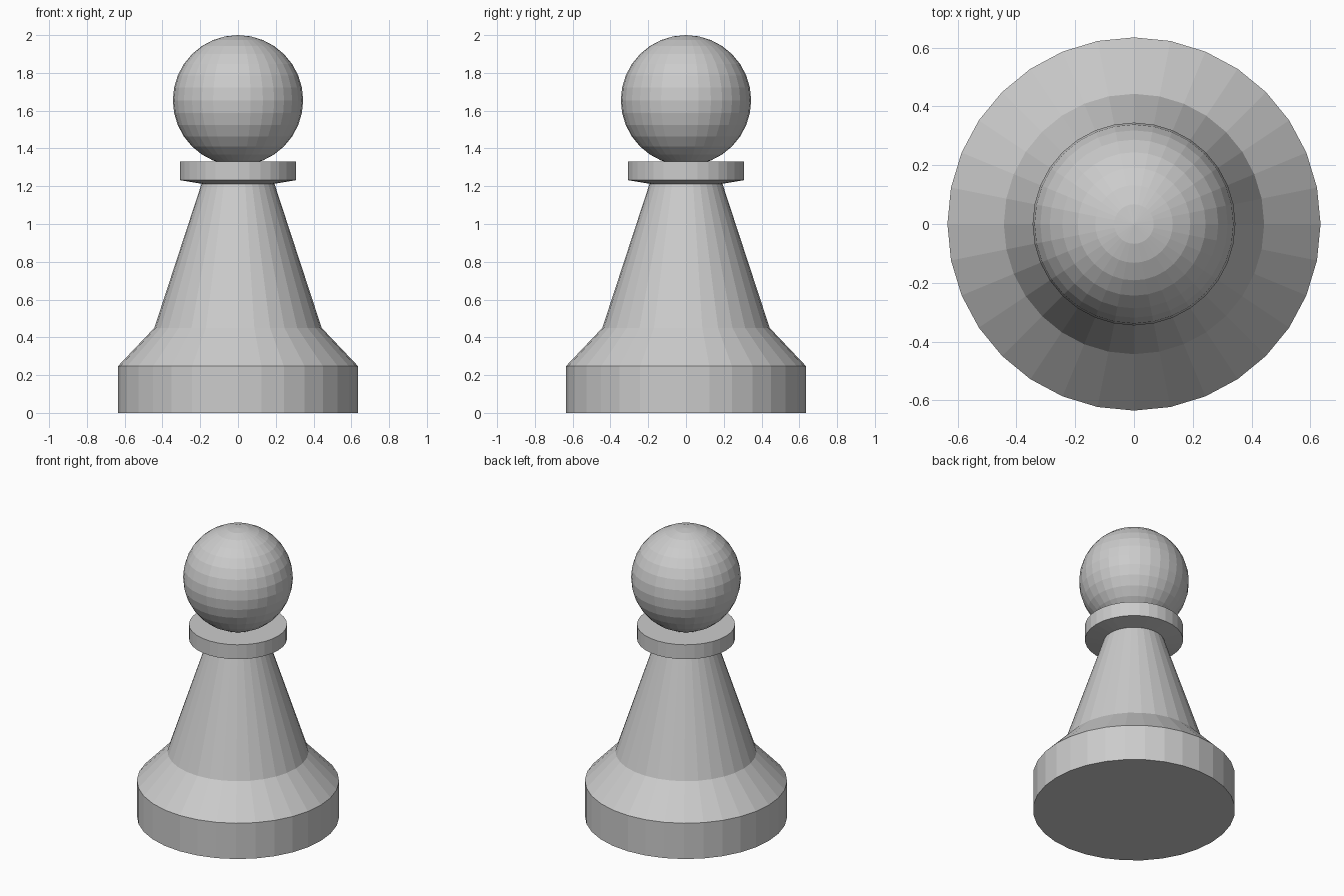
import bpy, bmesh
from math import cos, sin, pi

if "Cube" in bpy.data.objects:
    bpy.data.objects.remove(bpy.data.objects["Cube"])

SIDES = 32


def lathe(name, profile):
    """Revolve (radius, z) points, listed bottom to top, into a flat-faced solid."""
    bm = bmesh.new()
    rings = []
    for r, z in profile:
        if r == 0:
            rings.append([bm.verts.new((0, 0, z))] * SIDES)
        else:
            rings.append([bm.verts.new((r * cos(2 * pi * i / SIDES),
                                        r * sin(2 * pi * i / SIDES), z))
                          for i in range(SIDES)])
    for low, high in zip(rings, rings[1:]):
        for i in range(SIDES):
            j = (i + 1) % SIDES
            # dict.fromkeys drops the repeated pole vertex
            bm.faces.new(list(dict.fromkeys((low[i], low[j], high[j], high[i]))))
    if profile[0][0]:
        bm.faces.new(rings[0][::-1])
    if profile[-1][0]:
        bm.faces.new(rings[-1])
    bmesh.ops.recalc_face_normals(bm, faces=bm.faces)
    mesh = bpy.data.meshes.new(name)
    bm.to_mesh(mesh)
    bm.free()
    obj = bpy.data.objects.new(name, mesh)
    bpy.context.collection.objects.link(obj)
    return obj


# Base, tapered stem and collar in one profile
lathe("base_stem_and_collar", [
    (0.635, 0), (0.635, 0.248), (0.443, 0.45), (0.193, 1.213),
    (0.308, 1.232), (0.308, 1.332)])

# Ball head, sunk slightly into the collar
R, RINGS = 0.345, 16
lathe("ball_head", [
    (0 if k in (0, RINGS) else R * sin(pi * k / RINGS), 2 - R - R * cos(pi * k / RINGS))
    for k in range(RINGS + 1)])
